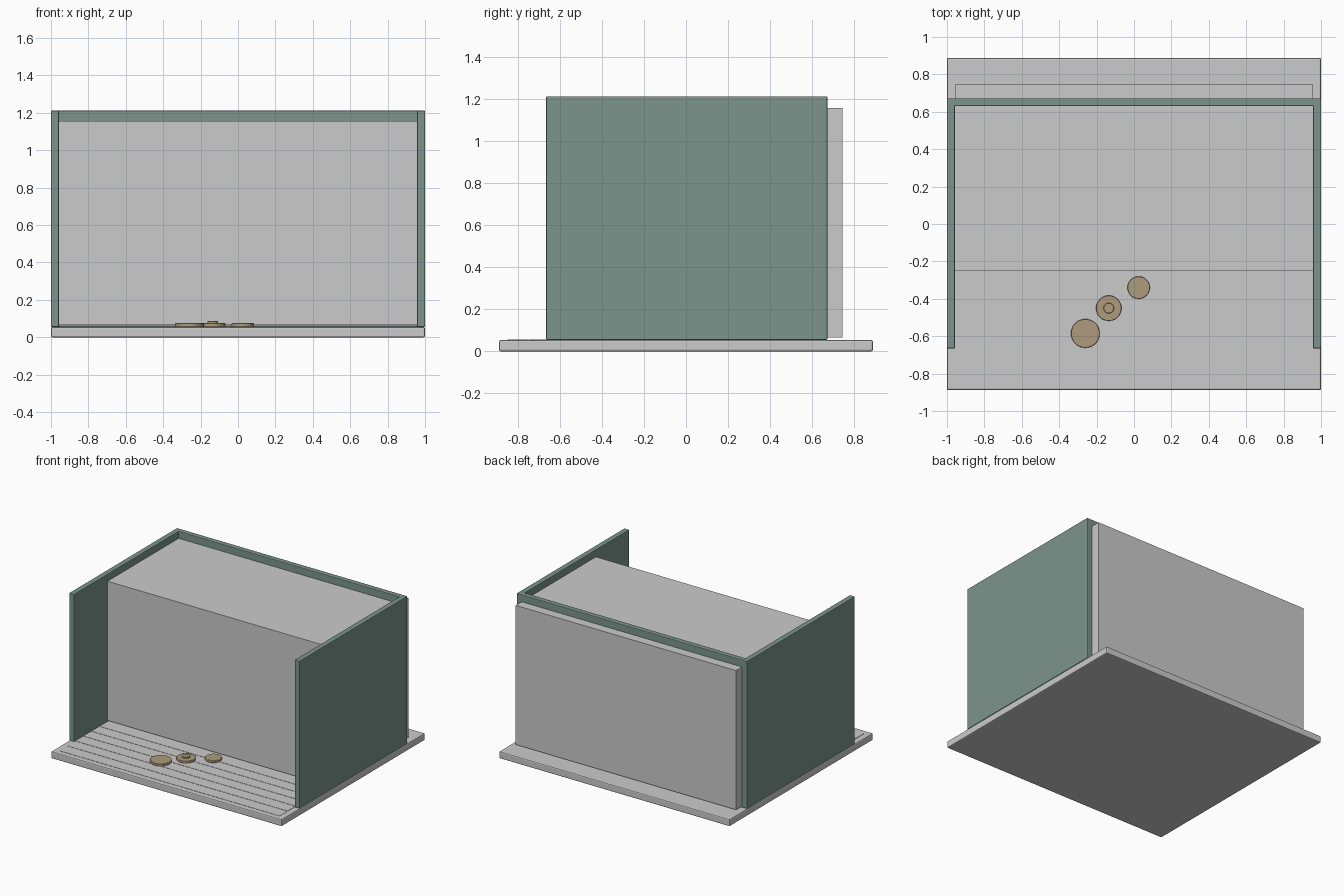
import bpy
import bmesh
from mathutils import Vector

cube = bpy.data.objects.get("Cube")
if cube:
    bpy.data.objects.remove(cube, do_unlink=True)


def material(name, rgb):
    m = bpy.data.materials.new(name)
    m.use_nodes = True
    m.diffuse_color = (*rgb, 1)
    m.node_tree.nodes["Principled BSDF"].inputs["Base Color"].default_value = (*rgb, 1)
    return m


grey = material("light grey", (0.6, 0.6, 0.6))
green = material("sage green", (0.2, 0.3, 0.265))
brass = material("dull brass", (0.42, 0.33, 0.2))


def finish(name, bm, mat, bevel):
    mesh = bpy.data.meshes.new(name)
    bm.to_mesh(mesh)
    bm.free()
    mesh.materials.append(mat)
    ob = bpy.data.objects.new(name, mesh)
    bpy.context.collection.objects.link(ob)
    if bevel:
        mod = ob.modifiers.new("soft edges", "BEVEL")
        mod.width = bevel
        mod.segments = 2
    return ob


def box(name, low, high, mat, bevel=0.0):
    bm = bmesh.new()
    bmesh.ops.create_cube(bm, size=1)
    low, high = Vector(low), Vector(high)
    for v in bm.verts:
        v.co = (low + high) / 2 + v.co * (high - low)
    return finish(name, bm, mat, bevel)


def disc(name, x, y, radius, bottom, top):
    bm = bmesh.new()
    bmesh.ops.create_cone(bm, cap_ends=True, segments=32, radius1=radius,
                          radius2=radius, depth=top - bottom)
    bmesh.ops.translate(bm, verts=bm.verts, vec=(x, y, (bottom + top) / 2))
    ob = finish(name, bm, brass, 0.003)
    ob.select_set(True)
    bpy.context.view_layer.objects.active = ob
    bpy.ops.object.shade_smooth_by_angle()
    ob.select_set(False)


# Base slab and the thin boards laid on it
box("base_slab", (-1, -0.888, 0), (1, 0.888, 0.055), grey, 0.008)
pitch = 0.1
for i in range(6):
    y = -0.85 + i * pitch
    box(f"floor_board_{i + 1}", (-0.955, y + 0.002, 0.05),
        (0.955, y + pitch - 0.002, 0.057), grey)

# Three walls, open at the front
for side, s in (("left", 1), ("right", -1)):
    xs = sorted((s * 0.957, s))
    box(f"{side}_wall", (xs[0], -0.665, 0.055), (xs[1], 0.672, 1.212), green, 0.005)
box("back_wall", (-0.99, 0.63, 0.055), (0.99, 0.672, 1.212), green, 0.005)

# Large block that passes through the back wall
box("inner_block", (-0.956, -0.25, 0.065), (0.956, 0.745, 1.157), grey)

# Round discs on the floor
disc("large_disc", -0.26, -0.585, 0.077, 0.056, 0.075)
disc("middle_disc", -0.135, -0.45, 0.068, 0.056, 0.075)
disc("middle_disc_knob", -0.135, -0.45, 0.028, 0.07, 0.086)
disc("small_disc", 0.025, -0.34, 0.06, 0.056, 0.075)
